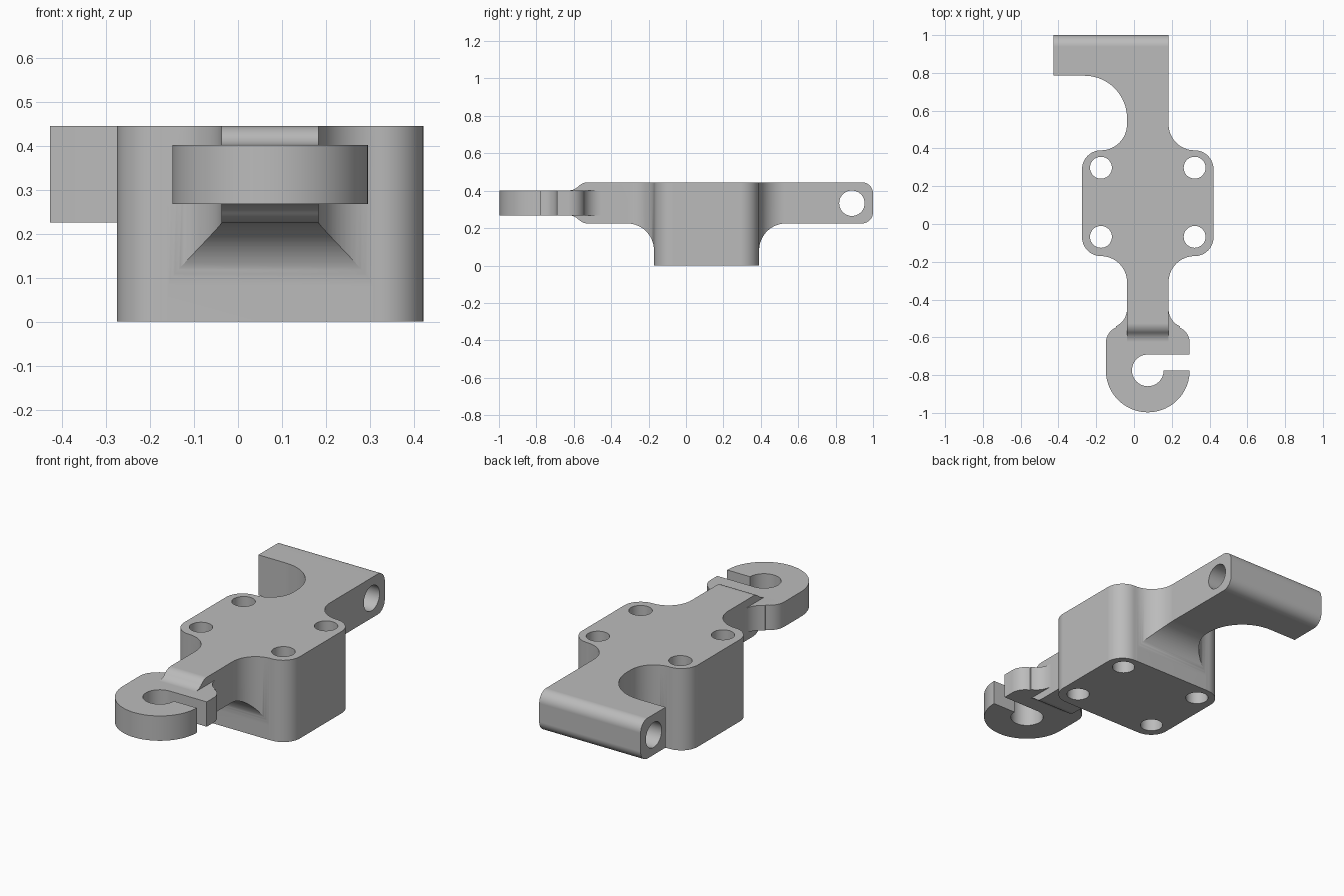
import bpy
import bmesh
from math import cos, sin, radians
from mathutils import Vector

cube = bpy.data.objects.get("Cube")
if cube:
    bpy.data.objects.remove(cube, do_unlink=True)

MID = 0.073          # symmetry line of plate, arm and hook
ARM, CORNER = 0.11, 0.248   # half width of arm, offset of corner centres

grey = bpy.data.materials.new("plain grey")
grey.use_nodes = True
grey.diffuse_color = (0.5, 0.5, 0.5, 1)
grey.node_tree.nodes["Principled BSDF"].inputs["Base Color"].default_value = grey.diffuse_color


def arc(cx, cy, r, start, end, steps=16):
    angles = [radians(start + (end - start) * i / steps) for i in range(steps + 1)]
    return [(cx + r * cos(a), cy + r * sin(a)) for a in angles]


def mirrored(points):
    return [(-x, y) for x, y in reversed(points)]


def prism(name, outline, axis, low, high):
    """Extrude a closed outline along z (outline in x, y) or x (outline in y, z)."""
    if axis == "z":
        points = [(a + MID, b, low) for a, b in outline]
        move = Vector((0, 0, high - low))
    else:
        points = [(low, a, b) for a, b in outline]
        move = Vector((high - low, 0, 0))
    bm = bmesh.new()
    face = bm.faces.new([bm.verts.new(p) for p in points])
    result = bmesh.ops.extrude_face_region(bm, geom=[face])
    bmesh.ops.translate(bm, vec=move, verts=[v for v in result["geom"] if isinstance(v, bmesh.types.BMVert)])
    bmesh.ops.remove_doubles(bm, verts=bm.verts, dist=0.0002)
    bmesh.ops.recalc_face_normals(bm, faces=bm.faces)
    mesh = bpy.data.meshes.new(name)
    bm.to_mesh(mesh)
    bm.free()
    mesh.materials.append(grey)
    obj = bpy.data.objects.new(name, mesh)
    bpy.context.collection.objects.link(obj)
    return obj


def combine(obj, other, operation):
    bpy.context.view_layer.objects.active = obj
    mod = obj.modifiers.new(operation, "BOOLEAN")
    mod.operation, mod.object, mod.solver = operation, other, "EXACT"
    bpy.ops.object.modifier_apply(modifier=mod.name)
    bpy.data.objects.remove(other, do_unlink=True)


# Plan outline: bolt plate with an arm to the front and an offset block behind
flank = ([(ARM, -0.7)]
         + arc(CORNER, -0.308, 0.138, 180, 90) + arc(CORNER, -0.07, 0.1, -90, 0)
         + arc(CORNER, 0.29, 0.1, 0, 90) + arc(CORNER, 0.528, 0.138, -90, -180))
plan = (flank + [(ARM, 1.1), (-0.5, 1.1), (-0.5, 0.785)]
        + arc(-0.335, 0.56, 0.225, 90, 0) + mirrored(flank))
bracket = prism("bracket", plan, "z", -0.2, 0.7)

# Side outline: filleted undersides, rounded back, arm stepping down to the hook
step = arc(-0.525, 0.378, 0.067, 90, 138.5, 8) + arc(-0.625, 0.469, 0.067, -41.5, -90, 8)
lower_step = [(y, 0.67 - z) for y, z in reversed(step)]
side = (step + lower_step
        + arc(-0.315, 0.081, 0.144, 90, 0) + [(-0.171, 0), (0.391, 0)]
        + arc(0.535, 0.081, 0.144, 180, 90)
        + arc(0.94, 0.285, 0.06, -90, 0) + arc(0.94, 0.385, 0.06, 0, 90))
combine(bracket, prism("side_form", side, "x", -0.8, 0.8), "INTERSECT")

# Open hook with a side slot
shoulder = arc(0.132, -0.63, 0.09, 0, 66, 10) + arc(0.21, -0.45, 0.1, 246, 180, 10)
hook = (arc(0, -0.775, 0.222, -180, 0, 36) + arc(0, -0.775, 0.084, 0, -270, 36)
        + [(0.222, -0.69)] + shoulder + mirrored(shoulder))
combine(bracket, prism("hook", hook, "z", 0.267, 0.402), "UNION")

# Bolt holes and the cross bore
for x in (-CORNER, CORNER):
    for y in (-0.068, 0.298):
        combine(bracket, prism("bolt_hole", arc(x, y, 0.058, 0, 360, 36), "z", -0.1, 0.6), "DIFFERENCE")
combine(bracket, prism("cross_bore", arc(0.887, 0.333, 0.068, 0, 360, 36), "x", -0.7, 0.7), "DIFFERENCE")

# Smooth curves with crisp edges
bpy.ops.object.select_all(action="DESELECT")
bracket.select_set(True)
bpy.context.view_layer.objects.active = bracket
bpy.ops.object.shade_smooth_by_angle(angle=radians(25))
normals = bracket.modifiers.new("even_normals", "WEIGHTED_NORMAL")
normals.keep_sharp = True
